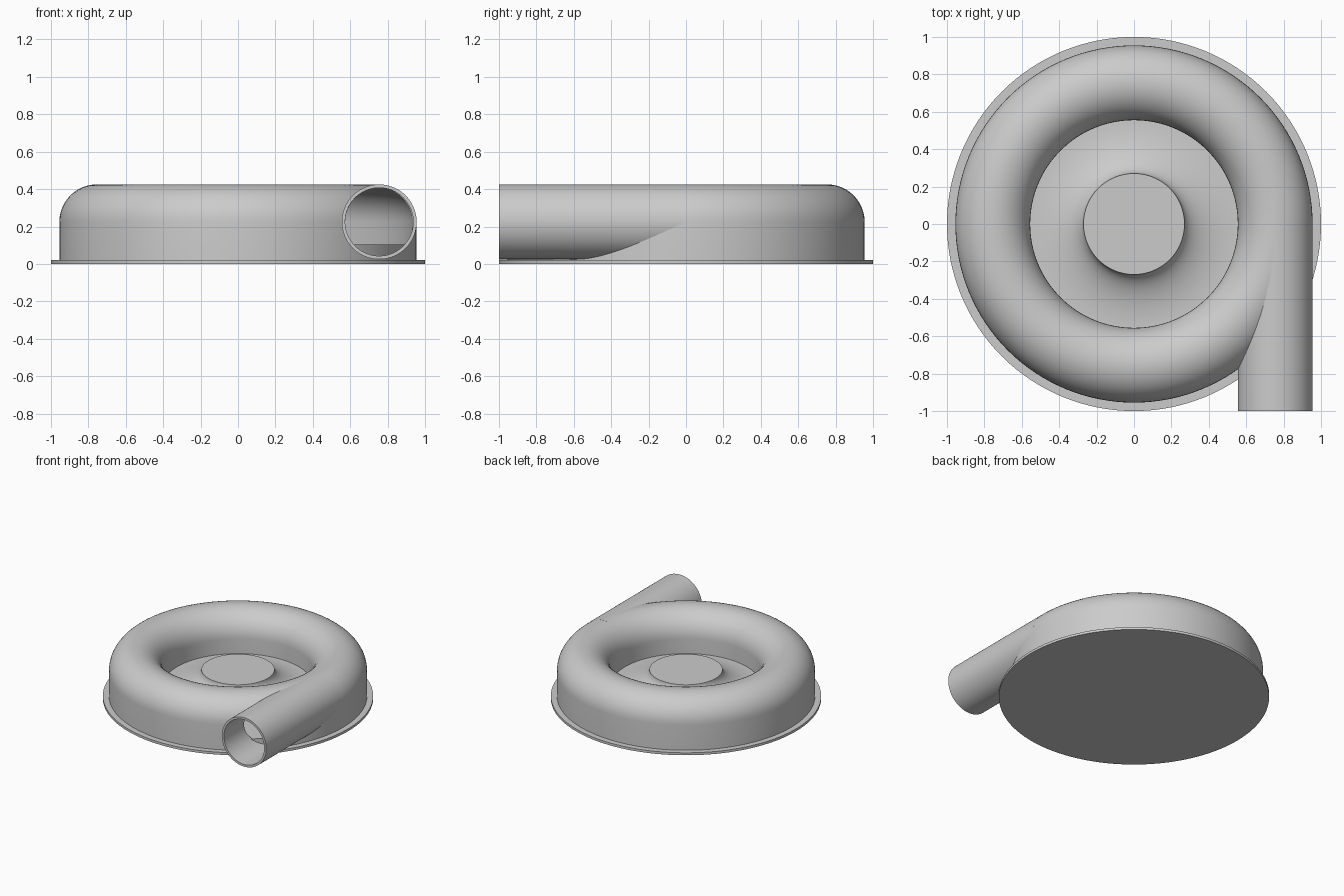
import bpy, bmesh, math
from mathutils import Matrix

cube = bpy.data.objects.get("Cube")
if cube:
    bpy.data.objects.remove(cube, do_unlink=True)

RING, TUBE, WALL = 0.755, 0.2, 0.018     # volute centre radius, tube radius, wall
MID_Z, FLOOR_Z, PLATE_Z = 0.225, 0.105, 0.02
SEGS = 128

grey = bpy.data.materials.new("plain grey")
grey.use_nodes = True
grey.diffuse_color = (0.6, 0.6, 0.6, 1)
bsdf = next(n for n in grey.node_tree.nodes if n.type == 'BSDF_PRINCIPLED')
bsdf.inputs["Base Color"].default_value = (0.6, 0.6, 0.6, 1)


def finish(bm, name):
    bmesh.ops.remove_doubles(bm, verts=bm.verts, dist=1e-5)
    bmesh.ops.recalc_face_normals(bm, faces=bm.faces)
    mesh = bpy.data.meshes.new(name)
    bm.to_mesh(mesh)
    bm.free()
    mesh.materials.append(grey)
    ob = bpy.data.objects.new(name, mesh)
    bpy.context.collection.objects.link(ob)
    return ob


def lathe(name, profile, axis_to=None):
    """Revolve a closed (radius, height) outline about z."""
    bm = bmesh.new()
    rings = []
    for i in range(SEGS):
        a = 2 * math.pi * i / SEGS
        rings.append([bm.verts.new((r * math.cos(a), r * math.sin(a), z))
                      for r, z in profile])
    n = len(profile)
    for i in range(SEGS):
        a, b = rings[i], rings[(i + 1) % SEGS]
        for j in range(n):
            k = (j + 1) % n
            if profile[j][0] == 0 and profile[k][0] == 0:
                continue
            bm.faces.new((a[j], b[j], b[k], a[k]))
    bmesh.ops.dissolve_degenerate(bm, dist=1e-6, edges=bm.edges)
    if axis_to:
        bmesh.ops.transform(bm, matrix=axis_to, verts=bm.verts)
    return finish(bm, name)


def arch(radius, foot, steps=24):
    """Round-topped section, from outer foot over the crest to inner foot."""
    arc = [(RING + radius * math.cos(math.pi * i / steps),
            MID_Z + radius * math.sin(math.pi * i / steps)) for i in range(steps + 1)]
    return [(RING + radius, foot)] + arc + [(RING - radius, foot)]


def select_only(ob):
    bpy.ops.object.select_all(action='DESELECT')
    ob.select_set(True)
    bpy.context.view_layer.objects.active = ob


def carve(ob, cutter):
    mod = ob.modifiers.new("opening", 'BOOLEAN')
    mod.operation, mod.solver, mod.object = 'DIFFERENCE', 'EXACT', cutter
    select_only(ob)
    bpy.ops.object.modifier_apply(modifier=mod.name)
    bpy.data.objects.remove(cutter, do_unlink=True)


# Outlet axis: local z runs towards the front, starting at the volute side
along_pipe = Matrix.Translation((RING, 0, MID_Z)) @ Matrix.Rotation(math.pi / 2, 4, 'X')
bore = TUBE - WALL

# Round base plate
base = lathe("base_plate", [(0, 0), (1, 0), (1, PLATE_Z), (0, PLATE_Z)])

# Central hub with flared foot and volute floor
flare = [(0.555 - 0.285 * math.cos(t), 0.235 - 0.13 * math.sin(t))
         for t in (math.pi / 2 * i / 16 for i in range(17))]
hub = lathe("hub_and_floor", [(0, 0.01), (0.945, 0.01), (0.945, FLOOR_Z)]
            + flare[::-1] + [(0, 0.235)])

# Hollow volute housing, opened where the outlet joins
housing = lathe("volute_housing", arch(TUBE, 0.015) + arch(bore, 0.015)[::-1])
carve(housing, lathe("bore_cutter", [(0, 0.1), (bore, 0.1), (bore, 1.1), (0, 1.1)], along_pipe))

# Tangential outlet pipe, trimmed inside the volute
pipe = lathe("outlet_pipe", [(bore, 0.02), (TUBE, 0.02), (TUBE, 1), (bore, 1)], along_pipe)
carve(pipe, lathe("cavity_cutter", arch(bore, 0.05)))

for ob in (base, hub, housing, pipe):
    select_only(ob)
    bpy.ops.object.shade_smooth_by_angle(angle=math.radians(35))
